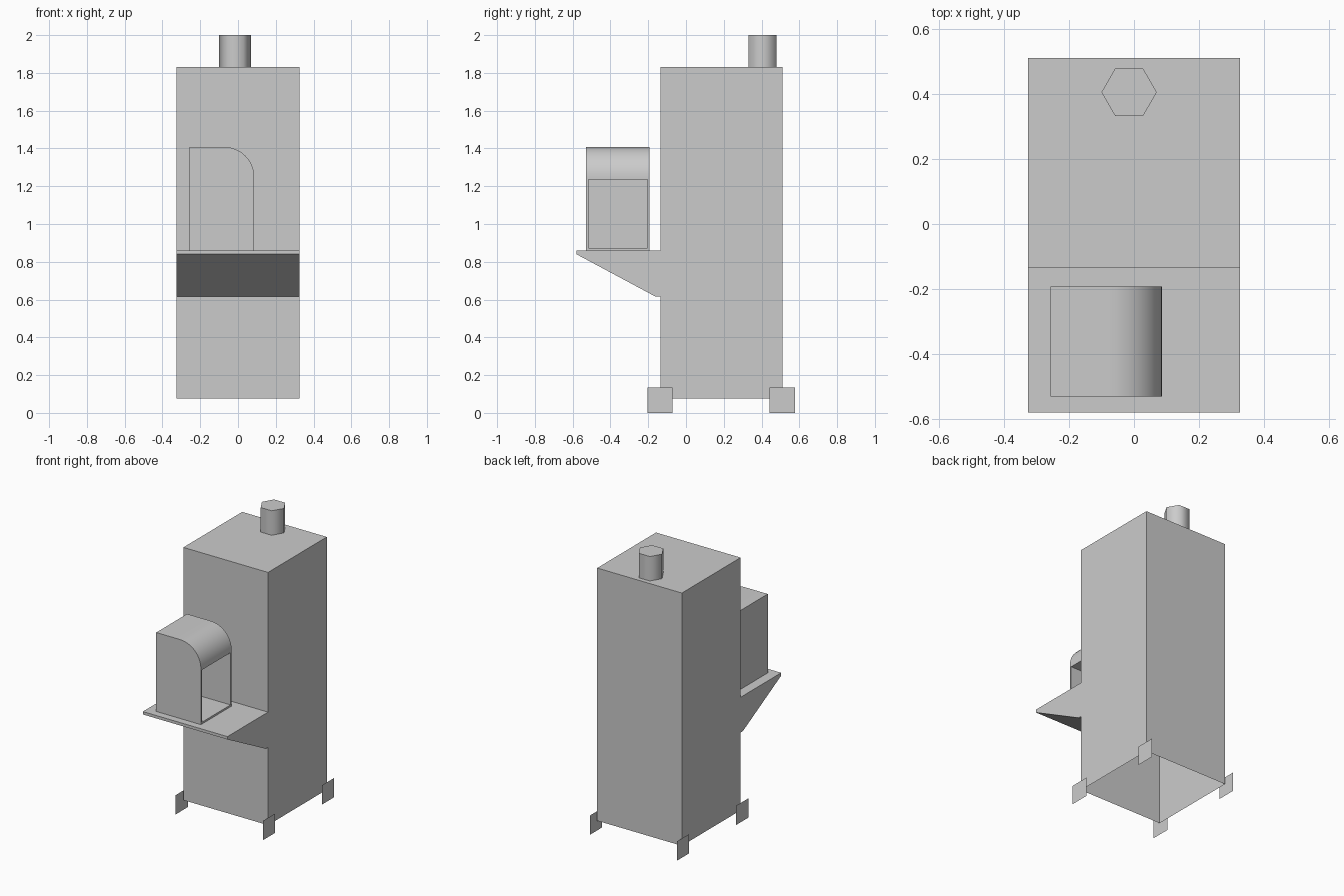
import bpy, bmesh, math
from mathutils import Vector

default = bpy.data.objects.get("Cube")
if default:
    bpy.data.objects.remove(default, do_unlink=True)

# Single plain grey
grey = bpy.data.materials.new("plain_grey")
grey.use_nodes = True
colour = (0.6, 0.6, 0.6, 1)
grey.diffuse_color = colour
grey.node_tree.nodes["Principled BSDF"].inputs["Base Color"].default_value = colour


def finish(name, bm, smooth_angle=None):
    """Turn a bmesh into a named object, smooth below the given angle."""
    mesh = bpy.data.meshes.new(name)
    bm.to_mesh(mesh)
    bm.free()
    mesh.materials.append(grey)
    if smooth_angle:
        for p in mesh.polygons:
            p.use_smooth = True
        mesh.set_sharp_from_angle(angle=math.radians(smooth_angle))
    obj = bpy.data.objects.new(name, mesh)
    bpy.context.collection.objects.link(obj)
    return obj


def prism(outline, direction):
    """Closed solid made by sweeping an outline along a direction."""
    bm = bmesh.new()
    face = bm.faces.new([bm.verts.new(p) for p in outline])
    swept = bmesh.ops.extrude_face_region(bm, geom=[face], use_keep_orig=True)
    moved = [g for g in swept["geom"] if isinstance(g, bmesh.types.BMVert)]
    bmesh.ops.translate(bm, verts=moved, vec=direction)
    bmesh.ops.recalc_face_normals(bm, faces=bm.faces)
    bm.normal_update()
    return bm


HALF_WIDTH = 0.325
BASE, TOP = 0.075, 1.83
FRONT, BACK = -0.135, 0.51

# Cabinet with front shelf: one side profile swept across, open underneath
side = [(BACK, BASE), (BACK, TOP), (FRONT, TOP), (FRONT, 0.86), (-0.58, 0.86),
        (-0.58, 0.84), (-0.16, 0.615), (FRONT, 0.615), (FRONT, BASE)]
bm = prism([(-HALF_WIDTH, y, z) for y, z in side], (2 * HALF_WIDTH, 0, 0))
floor = [f for f in bm.faces if all(abs(v.co.z - BASE) < 0.001 for v in f.verts)]
bmesh.ops.delete(bm, geom=floor, context="FACES")
finish("cabinet_with_shelf", bm)

# Hood on the shelf: one rounded shoulder and a recessed side opening
left, right, low, high, radius = -0.257, 0.086, 0.86, 1.408, 0.16
hood = [(left, low), (right, low)]
for i in range(13):
    a = math.radians(90 * i / 12)
    hood.append((right - radius + radius * math.cos(a),
                 high - radius + radius * math.sin(a)))
hood.append((left, high))
bm = prism([(x, -0.53, z) for x, z in hood], (0, 0.338, 0))
opening = max(bm.faces, key=lambda f: f.normal.x + f.calc_area())
bmesh.ops.inset_region(bm, faces=[opening], thickness=0.018)
recess = bmesh.ops.extrude_discrete_faces(bm, faces=[opening])["faces"][0]
bmesh.ops.translate(bm, verts=recess.verts, vec=Vector((left - right + 0.018, 0, 0)))
finish("hood", bm, 30)

# Six-sided chimney
bm = prism([(-0.015 + 0.085 * math.cos(math.radians(60 * i)),
             0.405 + 0.085 * math.sin(math.radians(60 * i)), TOP) for i in range(6)],
           (0, 0, 2 - TOP))
finish("chimney", bm, 65)

# Thin square foot plates just outside each lower corner
for x_name, sx in (("left", 1), ("right", -1)):
    for y_name, y in (("front", FRONT - 0.003), ("back", BACK)):
        bm = bmesh.new()
        x, h = sx * (HALF_WIDTH + 0.01), 0.067
        corners = [(x, y + h * a * sx, h + h * b)
                   for a, b in ((-1, -1), (1, -1), (1, 1), (-1, 1))]
        bm.faces.new([bm.verts.new(c) for c in corners])
        finish(f"{y_name}_{x_name}_foot", bm)
